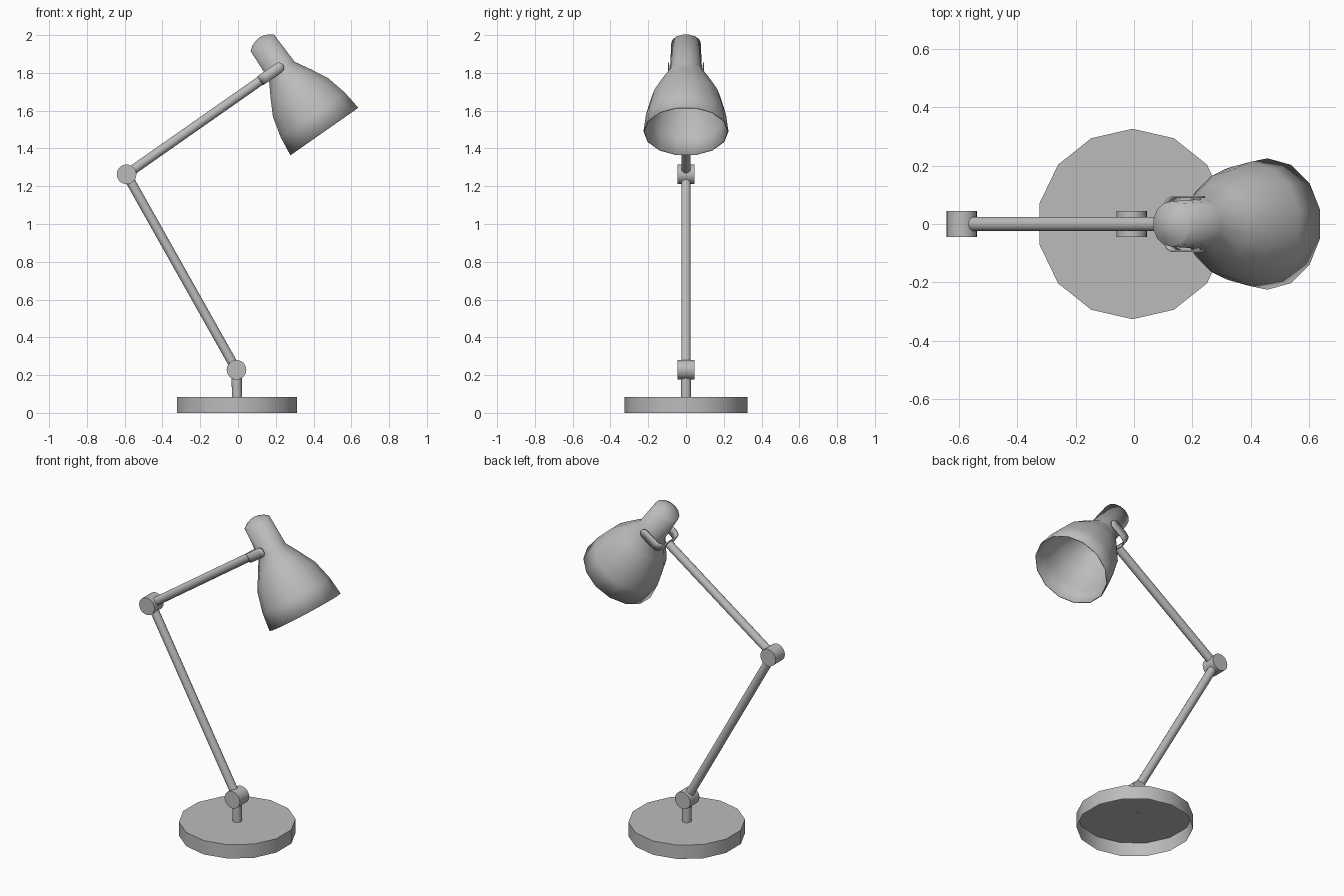
import bpy, bmesh, math
from mathutils import Matrix, Vector

cube = bpy.data.objects.get("Cube")
if cube:
    bpy.data.objects.remove(cube, do_unlink=True)

GREY = (0.5, 0.5, 0.5, 1)
metal = bpy.data.materials.new("grey metal")
metal.use_nodes = True
metal.diffuse_color = GREY
metal.node_tree.nodes["Principled BSDF"].inputs["Base Color"].default_value = GREY

SIDES = 14
TILT = Matrix.Rotation(math.radians(-35), 4, "Y")


def finish(name, bm, matrix=Matrix()):
    """Turn a bmesh into a placed, smooth-shaded object."""
    bmesh.ops.remove_doubles(bm, verts=bm.verts, dist=1e-5)
    bmesh.ops.recalc_face_normals(bm, faces=bm.faces)
    mesh = bpy.data.meshes.new(name)
    bm.to_mesh(mesh)
    bm.free()
    mesh.materials.append(metal)
    obj = bpy.data.objects.new(name, mesh)
    bpy.context.collection.objects.link(obj)
    obj.matrix_world = matrix
    bpy.ops.object.select_all(action="DESELECT")
    obj.select_set(True)
    bpy.context.view_layer.objects.active = obj
    bpy.ops.object.shade_smooth_by_angle(angle=math.radians(35))
    return obj


def lathe(name, profile, matrix, sides=SIDES):
    """Spin (radius, height) points about local z, one corner on the y axis."""
    bm = bmesh.new()
    start = Matrix.Rotation(math.pi / 2, 3, "Z")
    verts = [bm.verts.new(start @ Vector((r, 0, z))) for r, z in profile]
    edges = [bm.edges.new(pair) for pair in zip(verts, verts[1:])]
    bmesh.ops.spin(bm, geom=verts + edges, cent=(0, 0, 0), axis=(0, 0, 1),
                   angle=math.tau, steps=sides, use_merge=False)
    return finish(name, bm, matrix)


def rod(name, start, end, radius, sides=SIDES):
    """Closed cylinder between two points."""
    start, end = Vector(start), Vector(end)
    axis = end - start
    turn = axis.to_track_quat("Z", "Y").to_matrix().to_4x4()
    profile = [(0, 0), (radius, 0), (radius, axis.length), (0, axis.length)]
    return lathe(name, profile, Matrix.Translation(start) @ turn, sides)


# Key points
foot = Vector((-0.005, 0, 0))
low = Vector((-0.008, 0, 0.228))
elbow = Vector((-0.59, 0, 1.263))
pivot = Vector((0.216, 0, 1.827))
rim = Vector((0.457, 0, 1.49))

# Base: open underneath
lathe("base", [(0, 0.085), (0.326, 0.085), (0.326, 0)], Matrix.Translation(foot))

# Stem, arms and hinge barrels
rod("stem", foot + Vector((0, 0, 0.084)), low, 0.027)
rod("lower_arm", low, elbow, 0.025)
reach = (pivot - elbow).normalized()
rod("upper_arm", elbow, pivot - reach * 0.118, 0.025)
for name, centre in (("lower_joint", low), ("elbow_joint", elbow)):
    half = Vector((0, 0.045, 0))
    rod(name, centre - half, centre + half, 0.052, 24)

# Shade: thin open bell with a neck and a domed cap
shade = lathe("shade", [(0.225, 0), (0.212, 0.108), (0.183, 0.22), (0.134, 0.31),
                        (0.085, 0.392), (0.078, 0.572)],
              Matrix.Translation(rim) @ TILT)
solid = shade.modifiers.new("thickness", "SOLIDIFY")
solid.thickness = 0.005
lathe("shade_cap", [(0.078, 0.572), (0.052, 0.591), (0.026, 0.601), (0, 0.605)],
      Matrix.Translation(rim) @ TILT)

# Yoke: U-shaped strap with rounded corners, in local x (reach) and y
ARM, BACK, BEND, WIDTH = 0.093, -0.118, 0.04, 0.028
path = [(0, ARM)]
for i in range(7):
    a = math.pi / 2 * (1 + i / 6)
    path.append((BACK + BEND + BEND * math.cos(a), ARM - BEND + BEND * math.sin(a)))
path += [(x, -y) for x, y in reversed(path)]
bm = bmesh.new()
rows = [[bm.verts.new((x, y, z)) for z in (-WIDTH, WIDTH)] for x, y in path]
for a, b in zip(rows, rows[1:]):
    bm.faces.new((a[0], a[1], b[1], b[0]))
for row in (rows[0], rows[-1]):
    tip = []
    for i in range(1, 8):
        t = math.pi * i / 8
        tip.append(bm.verts.new((WIDTH * math.sin(t), row[0].co.y, WIDTH * math.cos(t))))
    bm.faces.new([row[1]] + tip + [row[0]])
yoke = finish("yoke", bm, Matrix.Translation(pivot) @ TILT)
solid = yoke.modifiers.new("thickness", "SOLIDIFY")
solid.thickness = 0.007
solid.offset = 0

# Pins holding the neck in the yoke
for name, side in (("left_pin", 1), ("right_pin", -1)):
    rod(name, pivot + Vector((0, side * 0.081, 0)), pivot + Vector((0, side * 0.092, 0)), 0.012)
